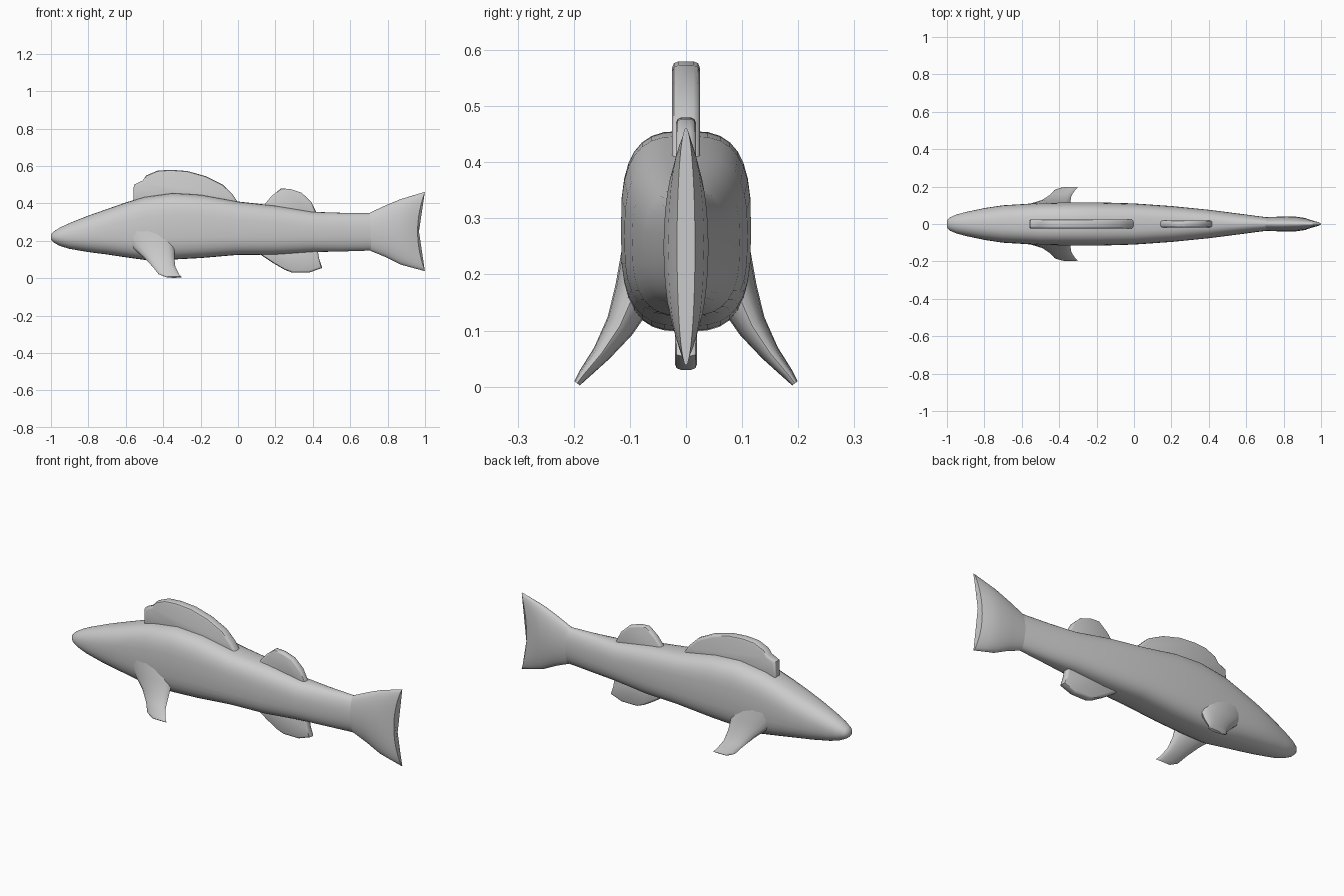
import bpy, bmesh, math
from mathutils import Vector

cube = bpy.data.objects.get("Cube")
if cube:
    bpy.data.objects.remove(cube)

# Single flat colour
grey = bpy.data.materials.new("plain_grey")
grey.use_nodes = True
colour = (0.6, 0.6, 0.6, 1)
grey.diffuse_color = colour
grey.node_tree.nodes["Principled BSDF"].inputs["Base Color"].default_value = colour


def finish(name, bm, angle):
    bmesh.ops.recalc_face_normals(bm, faces=bm.faces)
    mesh = bpy.data.meshes.new(name)
    bm.to_mesh(mesh)
    bm.free()
    mesh.materials.append(grey)
    obj = bpy.data.objects.new(name, mesh)
    bpy.context.collection.objects.link(obj)
    bpy.ops.object.select_all(action="DESELECT")
    obj.select_set(True)
    bpy.context.view_layer.objects.active = obj
    bpy.ops.object.shade_smooth_by_angle(angle=math.radians(angle))
    return obj


def loft(name, rings, angle=50):
    """Skin a list of equal-length point rings and cap both ends."""
    bm = bmesh.new()
    rows = [[bm.verts.new(p) for p in ring] for ring in rings]
    n = len(rows[0])
    for a, b in zip(rows, rows[1:]):
        for i in range(n):
            j = (i + 1) % n
            bm.faces.new((a[i], a[j], b[j], b[i]))
    bm.faces.new(rows[0])
    bm.faces.new(rows[-1])
    return finish(name, bm, angle)


def rounded(v, power):
    return math.copysign(abs(v) ** (2 / power), v)


def upright_ring(x, low, high, half, power, notch=0, sides=32):
    """Superellipse across the body; notch hollows the ring forward at mid height."""
    ring = []
    for i in range(sides):
        a = math.tau * i / sides
        s = rounded(math.sin(a), power)
        ring.append((x - notch * (1 - s * s), half * rounded(math.cos(a), power),
                     (low + high) / 2 + s * (high - low) / 2))
    return ring


# Body: x, underside, back, half width, squareness
body = [
    (-1.0, .205, .235, .018, 2), (-.985, .19, .25, .035, 2),
    (-.95, .172, .272, .05, 2.1), (-.9, .157, .295, .064, 2.2),
    (-.8, .14, .335, .085, 2.4), (-.7, .127, .37, .1, 2.6),
    (-.6, .112, .405, .106, 2.8), (-.5, .098, .435, .113, 3),
    (-.35, .1, .456, .116, 3), (-.2, .108, .447, .116, 3),
    (0, .125, .41, .11, 3), (.2, .126, .388, .096, 2.8),
    (.4, .14, .355, .076, 2.5), (.55, .143, .35, .057, 2.3),
    (.71, .148, .348, .036, 2.1),
]
loft("body", [upright_ring(*s) for s in body])

# Tail fin: flares to two points with a hollow trailing edge
tail = [
    (.7, .15, .348, .036, 2, 0), (.79, .113, .39, .04, 2, 0),
    (.87, .073, .423, .04, 2, .01), (.94, .054, .444, .032, 2, .025),
    (1.0, .038, .462, .016, 2, .04),
]
loft("tail_fin", [upright_ring(*s) for s in tail])


def fin_plate(name, outline, half, rim):
    """Upright plate on the centre line with a rounded rim."""
    bm = bmesh.new()
    face = bm.faces.new([bm.verts.new((x, -half, z)) for x, z in outline])
    made = bmesh.ops.extrude_face_region(bm, geom=[face])["geom"]
    moved = [v for v in made if isinstance(v, bmesh.types.BMVert)]
    bmesh.ops.translate(bm, verts=moved, vec=(0, 2 * half, 0))
    edges = [e for e in bm.edges if abs(e.verts[0].co.y - e.verts[1].co.y) < 1e-5]
    bmesh.ops.bevel(bm, geom=edges, offset=rim, segments=2, profile=.5,
                    affect="EDGES", clamp_overlap=True)
    return finish(name, bm, 45)


fin_plate("front_dorsal_fin", [
    (-.56, .4), (-.557, .5), (-.51, .522), (-.49, .55), (-.43, .575),
    (-.36, .58), (-.27, .573), (-.17, .545), (-.08, .5), (-.03, .45),
    (.01, .39), (-.2, .38)], .025, .012)
fin_plate("rear_dorsal_fin", [
    (.12, .36), (.145, .398), (.18, .44), (.23, .48), (.28, .477),
    (.34, .457), (.39, .41), (.42, .35), (.38, .31)], .018, .01)
fin_plate("anal_fin", [
    (.1, .14), (.19, .08), (.25, .045), (.29, .03), (.38, .03),
    (.45, .055), (.435, .1), (.42, .18), (.2, .2)], .02, .011)


def pectoral_ring(front, back, y, z, half, sides=16):
    """Flat oval whose thin direction points out of the fin's sloping face."""
    thin = Vector((0, .8, .6)) * half
    centre = Vector(((front + back) / 2, y, z))
    chord = Vector(((back - front) / 2, 0, 0))
    return [centre + chord * math.cos(math.tau * i / sides)
            + thin * math.sin(math.tau * i / sides) for i in range(sides)]


# Pectoral fins: front, back, side offset, height, half thickness
pectoral = [
    (-.64, -.35, .07, .24, .05), (-.56, -.34, .095, .16, .038),
    (-.5, -.34, .118, .108, .027), (-.455, -.335, .15, .06, .017),
    (-.425, -.315, .182, .022, .01), (-.385, -.3, .194, .006, .006),
]
fins = loft("pectoral_fins", [pectoral_ring(*s) for s in pectoral])
mirror = fins.modifiers.new("both_sides", "MIRROR")
mirror.use_axis = (False, True, False)
